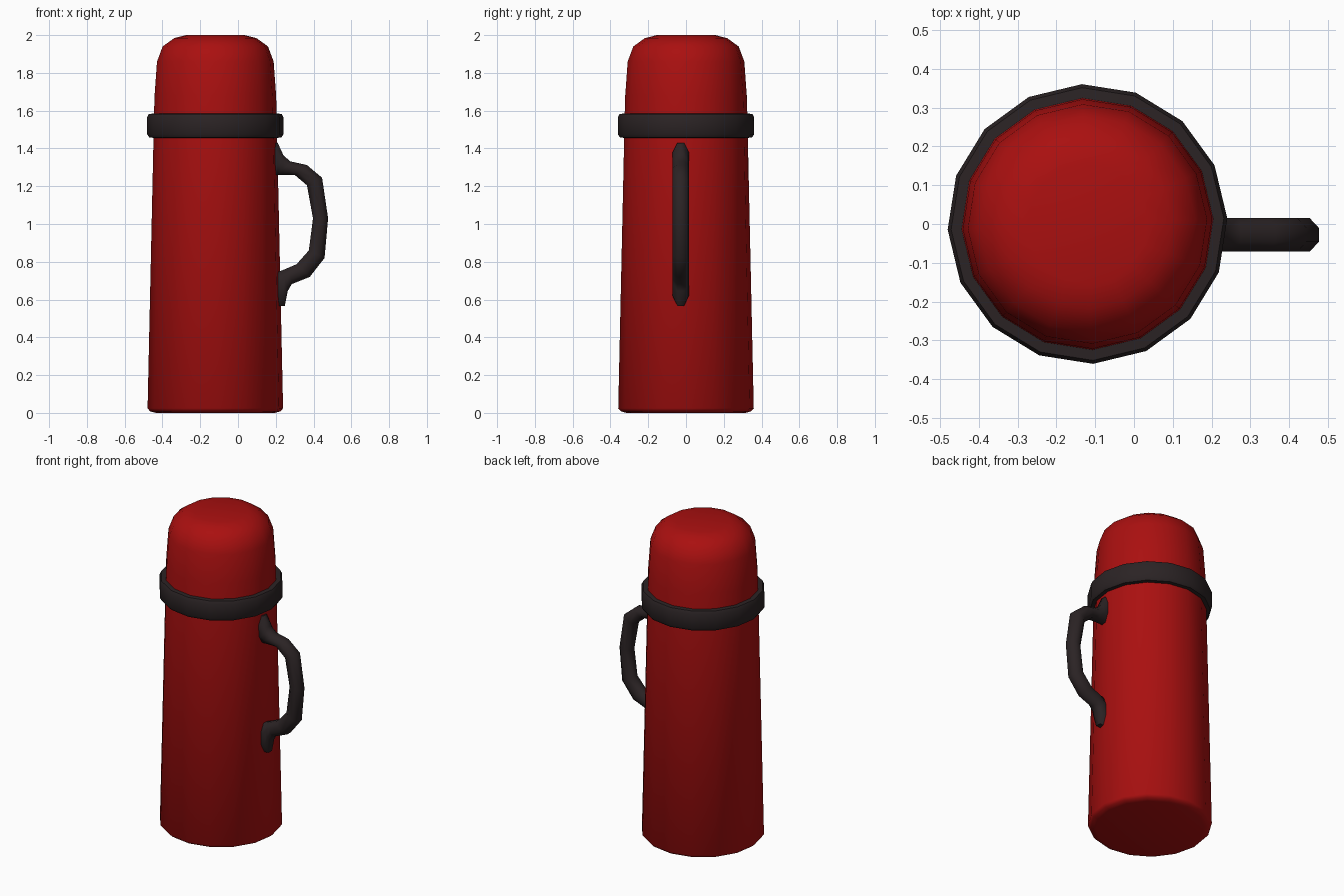
import bpy, bmesh, math

if "Cube" in bpy.data.objects:
    bpy.data.objects.remove(bpy.data.objects["Cube"])

AXIS_X = -0.12      # flask axis
HANDLE_Y = -0.028   # handle mid-plane
SIDES = 16
TURN = math.radians(2.3)


def material(name, rgb):
    m = bpy.data.materials.new(name)
    m.diffuse_color = (*rgb, 1)
    m.use_nodes = True
    m.node_tree.nodes["Principled BSDF"].inputs["Base Color"].default_value = m.diffuse_color
    return m


red = material("red_paint", (0.40, 0.005, 0.005))
dark = material("dark_plastic", (0.024, 0.017, 0.018))


def loft(name, loops, mat, angle, closed=False):
    """Skin equal-length loops of points; cap the ends unless closed."""
    bm = bmesh.new()
    rows = [[bm.verts.new(p) for p in loop] for loop in loops]
    n = len(rows[0])
    pairs = list(zip(rows, rows[1:])) + ([(rows[-1], rows[0])] if closed else [])
    for a, b in pairs:
        for i in range(n):
            j = (i + 1) % n
            bm.faces.new((a[i], a[j], b[j], b[i]))
    if not closed:
        bm.faces.new(rows[0])
        bm.faces.new(rows[-1])
    bmesh.ops.recalc_face_normals(bm, faces=bm.faces)
    mesh = bpy.data.meshes.new(name)
    bm.to_mesh(mesh)
    bm.free()
    mesh.materials.append(mat)
    ob = bpy.data.objects.new(name, mesh)
    bpy.context.collection.objects.link(ob)
    bpy.ops.object.select_all(action='DESELECT')
    ob.select_set(True)
    bpy.context.view_layer.objects.active = ob
    bpy.ops.object.shade_smooth_by_angle(angle=math.radians(angle))
    return ob


def circle(r, z):
    return [(AXIS_X + r * math.cos(TURN + 2 * math.pi * i / SIDES),
             r * math.sin(TURN + 2 * math.pi * i / SIDES), z) for i in range(SIDES)]


def lathe(name, profile, mat, closed=False):
    return loft(name, [circle(r, z) for r, z in profile], mat, 50, closed)


# Tapered body
lathe("body", [(0.315, 0), (0.345, 0.008), (0.359, 0.024), (0.327, 1.48)], red)

# Domed cup lid
lathe("lid", [(0.327, 1.48), (0.325, 1.58), (0.322, 1.68), (0.309, 1.86),
              (0.279, 1.94), (0.218, 1.984), (0.155, 2.0)], red)

# Collar band
lathe("collar", [(0.315, 1.455), (0.350, 1.458), (0.361, 1.475), (0.361, 1.565),
                 (0.352, 1.583), (0.315, 1.585)], dark, closed=True)

# Handle: each section spans an outer and an inner point in the x-z plane
sections = [
    ((0.16, 1.43), (0.16, 1.26)),
    ((0.21, 1.43), (0.21, 1.26)),
    ((0.24, 1.365), (0.235, 1.26)),
    ((0.275, 1.332), (0.26, 1.26)),
    ((0.365, 1.312), (0.30, 1.26)),
    ((0.445, 1.245), (0.365, 1.205)),
    ((0.477, 1.03), (0.397, 1.03)),
    ((0.458, 0.82), (0.375, 0.86)),
    ((0.38, 0.72), (0.31, 0.787)),
    ((0.285, 0.682), (0.27, 0.77)),
    ((0.263, 0.645), (0.24, 0.757)),
    ((0.248, 0.567), (0.222, 0.75)),
    ((0.17, 0.565), (0.17, 0.745)),
]


def handle_loop(outer, inner):
    pts = []
    for i in range(8):
        a = math.pi * (i + 0.5) / 4
        c, s = (v / math.cos(math.pi / 8) for v in (math.cos(a), math.sin(a)))
        t = 0.5 + 0.5 * c
        pts.append((inner[0] + (outer[0] - inner[0]) * t, HANDLE_Y + 0.043 * s,
                    inner[1] + (outer[1] - inner[1]) * t))
    return pts


loft("handle", [handle_loop(*s) for s in sections], dark, 60)
